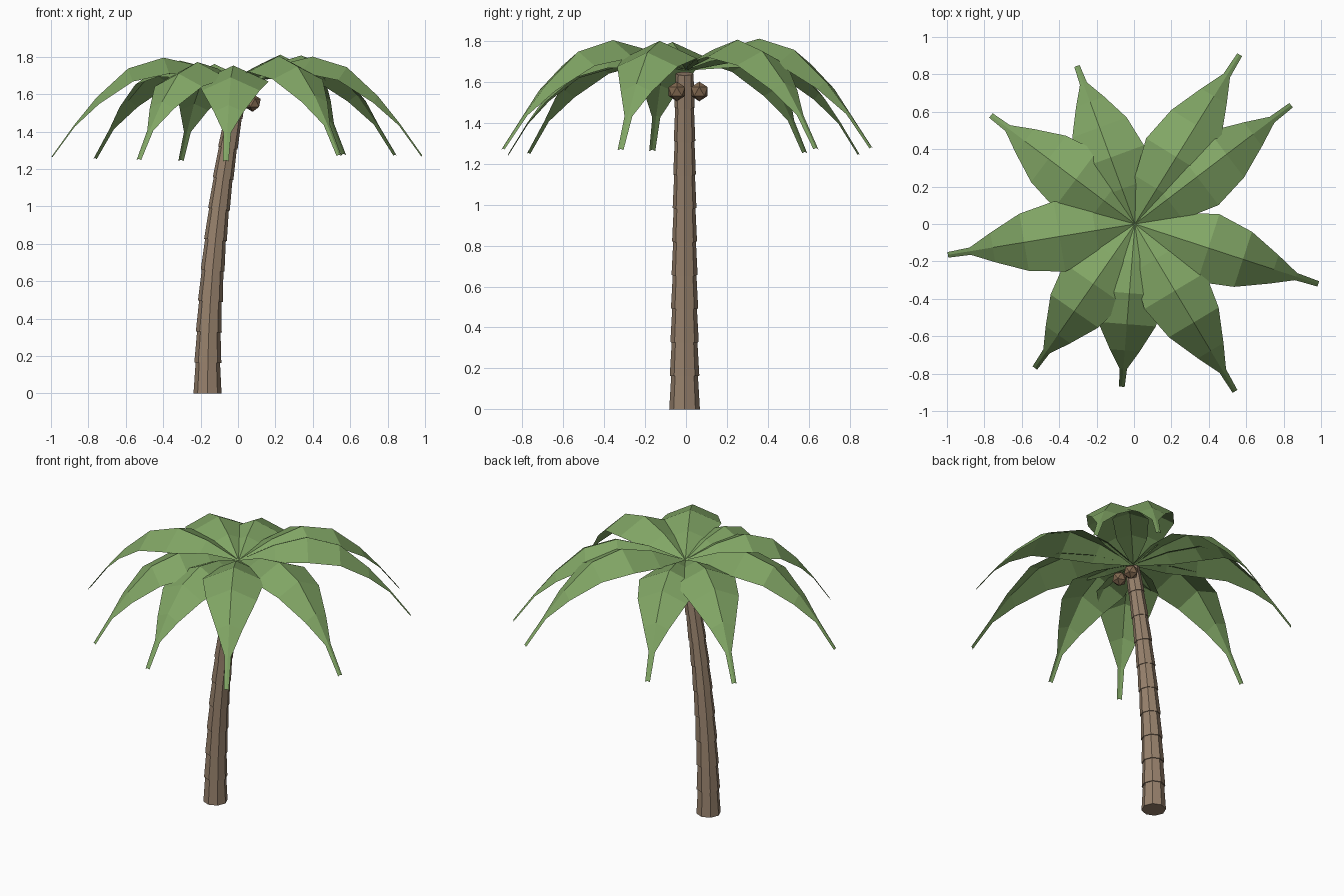
import bpy, bmesh
from math import sin, cos, pi, radians, atan
from mathutils import Vector, Matrix

if "Cube" in bpy.data.objects:
    bpy.data.objects.remove(bpy.data.objects["Cube"])


def material(name, rgb):
    m = bpy.data.materials.new(name)
    m.diffuse_color = (*rgb, 1)
    m.use_nodes = True
    m.node_tree.nodes["Principled BSDF"].inputs["Base Color"].default_value = m.diffuse_color
    return m


def finish(bm, name, mat):
    me = bpy.data.meshes.new(name)
    bm.to_mesh(me)
    bm.free()
    me.materials.append(mat)
    ob = bpy.data.objects.new(name, me)
    bpy.context.collection.objects.link(ob)
    return ob


bark = material("bark", (0.31, 0.22, 0.15))
leaf = material("leaf", (0.22, 0.38, 0.13))
husk = material("husk", (0.22, 0.14, 0.08))

# Trunk: ten stacked tapering segments along a bending path
SEGS, SIDES, HEIGHT = 10, 8, 1.64


def path(t):
    return Vector((-0.163 + 0.17 * t * t, -0.007, HEIGHT * t))


def ring(bm, t, r):
    tilt = Matrix.Rotation(atan(0.34 * t / HEIGHT), 3, 'Y')
    return [bm.verts.new(path(t) + tilt @ Vector((r * cos(2 * pi * k / SIDES),
                                                  r * sin(2 * pi * k / SIDES), 0)))
            for k in range(SIDES)]


bm = bmesh.new()
for i in range(SEGS):
    t0, t1 = i / SEGS, (i + 1) / SEGS
    r = 0.075 - 0.028 * t0
    low, high = ring(bm, t0, r), ring(bm, t1, r * 0.87)
    for k in range(SIDES):
        n = (k + 1) % SIDES
        bm.faces.new((low[k], low[n], high[n], high[k]))
    bm.faces.new(low[::-1])
    bm.faces.new(high)
finish(bm, "trunk", bark)

# Fronds: folded leaf with a raised midrib; (distance, height, half width)
PROFILE = [(0, 0, 0.01), (0.22, 0.10, 0.135), (0.42, 0.15, 0.19), (0.62, 0.095, 0.155),
           (0.80, -0.06, 0.08), (0.93, -0.21, 0.02), (1.06, -0.38, 0.015)]
CROWN = Vector((0.005, 0, 1.66))


def frond(index, tip_x, tip_y):
    flat = Vector((tip_x - CROWN.x, tip_y, 0))
    length = flat.length
    u = flat.normalized()
    side = Vector((-u.y, u.x, 0))
    pitch = 0.1 * (1.06 - length) / 0.19      # shorter fronds droop a little more
    s = length / (1.06 - 0.38 * pitch)
    bm = bmesh.new()
    rows = []
    for d, h, w in PROFILE:
        mid = CROWN + u * s * (d + h * pitch) + Vector((0, 0, s * (h - d * pitch)))
        drop = Vector((0, 0, -0.45 * w))
        rows.append([bm.verts.new(mid + side * w + drop), bm.verts.new(mid),
                     bm.verts.new(mid - side * w + drop)])
    for a, b in zip(rows, rows[1:]):
        for k in (0, 1):
            bm.faces.new((a[k], a[k + 1], b[k + 1], b[k]))
    finish(bm, f"frond_{index}", leaf)


tips = [(0.565, 0.905), (0.84, 0.635), (0.985, -0.32), (0.54, -0.895), (-0.065, -0.87),
        (-0.53, -0.77), (-0.995, -0.165), (-0.765, 0.58), (-0.305, 0.845)]
for i, tip in enumerate(tips):
    frond(i + 1, *tip)

# Coconuts
for i, y in enumerate((-0.045, 0.065)):
    bm = bmesh.new()
    bmesh.ops.create_icosphere(bm, subdivisions=1, radius=0.048,
                               matrix=Matrix.Translation((0.078, y, 1.553)))
    finish(bm, f"coconut_{i + 1}", husk)
